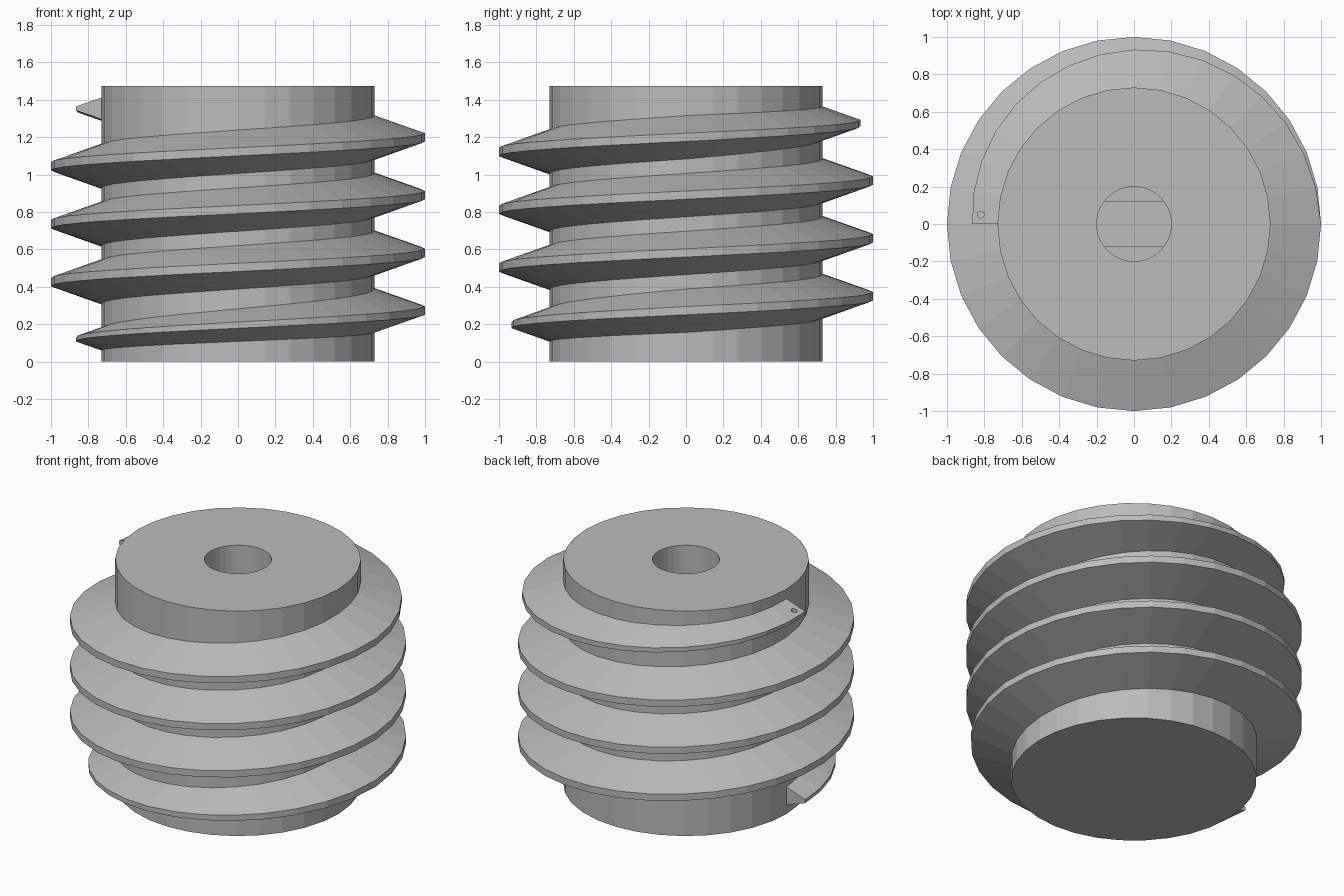
import bpy, bmesh, math
from mathutils import Matrix

SIDES, TURNS, PITCH = 32, 4, 0.309
CORE_R, CORE_H, THREAD_DEPTH = 0.73, 1.475, 0.27

cube = bpy.data.objects.get("Cube")
if cube:
    bpy.data.objects.remove(cube, do_unlink=True)

grey = bpy.data.materials.new("plain grey")
grey.use_nodes = True
grey.diffuse_color = (0.5, 0.5, 0.5, 1)
grey.node_tree.nodes["Principled BSDF"].inputs["Base Color"].default_value = (0.5, 0.5, 0.5, 1)


def make_object(name, bm):
    bmesh.ops.recalc_face_normals(bm, faces=bm.faces)
    mesh = bpy.data.meshes.new(name)
    bm.to_mesh(mesh)
    bm.free()
    mesh.materials.append(grey)
    obj = bpy.data.objects.new(name, mesh)
    bpy.context.collection.objects.link(obj)
    return obj


def cylinder(name, radius, low, high, x=0, y=0, half_width=None):
    bm = bmesh.new()
    bmesh.ops.create_cone(bm, cap_ends=True, segments=SIDES, radius1=radius, radius2=radius,
                          depth=high - low, matrix=Matrix.Translation((x, y, (low + high) / 2)))
    # Two parallel planes trim the round into a slot
    if half_width:
        for side in (-1, 1):
            cut = bmesh.ops.bisect_plane(bm, geom=bm.verts[:] + bm.edges[:] + bm.faces[:],
                                         plane_co=(0, side * half_width, 0),
                                         plane_no=(0, side, 0), clear_outer=True)
            edges = [e for e in cut["geom_cut"] if isinstance(e, bmesh.types.BMEdge)]
            bmesh.ops.holes_fill(bm, edges=edges)
    return make_object(name, bm)


def cut_away(target, cutter):
    cutter.hide_render = True
    mod = target.modifiers.new("cut", "BOOLEAN")
    mod.operation, mod.solver, mod.object = "DIFFERENCE", "EXACT", cutter
    bpy.context.view_layer.objects.active = target
    bpy.ops.object.modifier_apply(modifier=mod.name)
    bpy.data.objects.remove(cutter, do_unlink=True)


# Core with a round bore and a narrower slot at its bottom
core = cylinder("core", CORE_R, 0, CORE_H)
cut_away(core, cylinder("bore_cutter", 0.2, 0.4, CORE_H + 0.1))
cut_away(core, cylinder("slot_cutter", 0.2, 0.2, 0.5, half_width=0.12))

# Helical thread, growing from and shrinking back to half size at its ends
bm = bmesh.new()
steps = SIDES * TURNS
rings = []
for i in range(steps + 1):
    size = 0.5 + 0.5 * min(1, i / (SIDES / 2), (steps - i) / (SIDES / 2))
    angle = math.pi + math.tau * i / SIDES
    middle = 0.118 + PITCH * i / SIDES
    root, crest = 0.116 * size, 0.022 * size
    tip = CORE_R + THREAD_DEPTH * size
    profile = [(CORE_R - 0.03, -root), (CORE_R, -root), (tip, -crest),
               (tip, crest), (CORE_R, root), (CORE_R - 0.03, root)]
    rings.append([bm.verts.new((r * math.cos(angle), r * math.sin(angle), middle + h))
                  for r, h in profile])
for a, b in zip(rings, rings[1:]):
    for k in range(len(a)):
        n = (k + 1) % len(a)
        bm.faces.new((a[k], a[n], b[n], b[k]))
bm.faces.new(rings[0])
bm.faces.new(rings[-1])
thread = make_object("thread", bm)

# Pin hole close to the upper end of the thread
cut_away(thread, cylinder("pin_hole_cutter", 0.018, 1.25, 1.45, x=-0.82, y=0.05))
